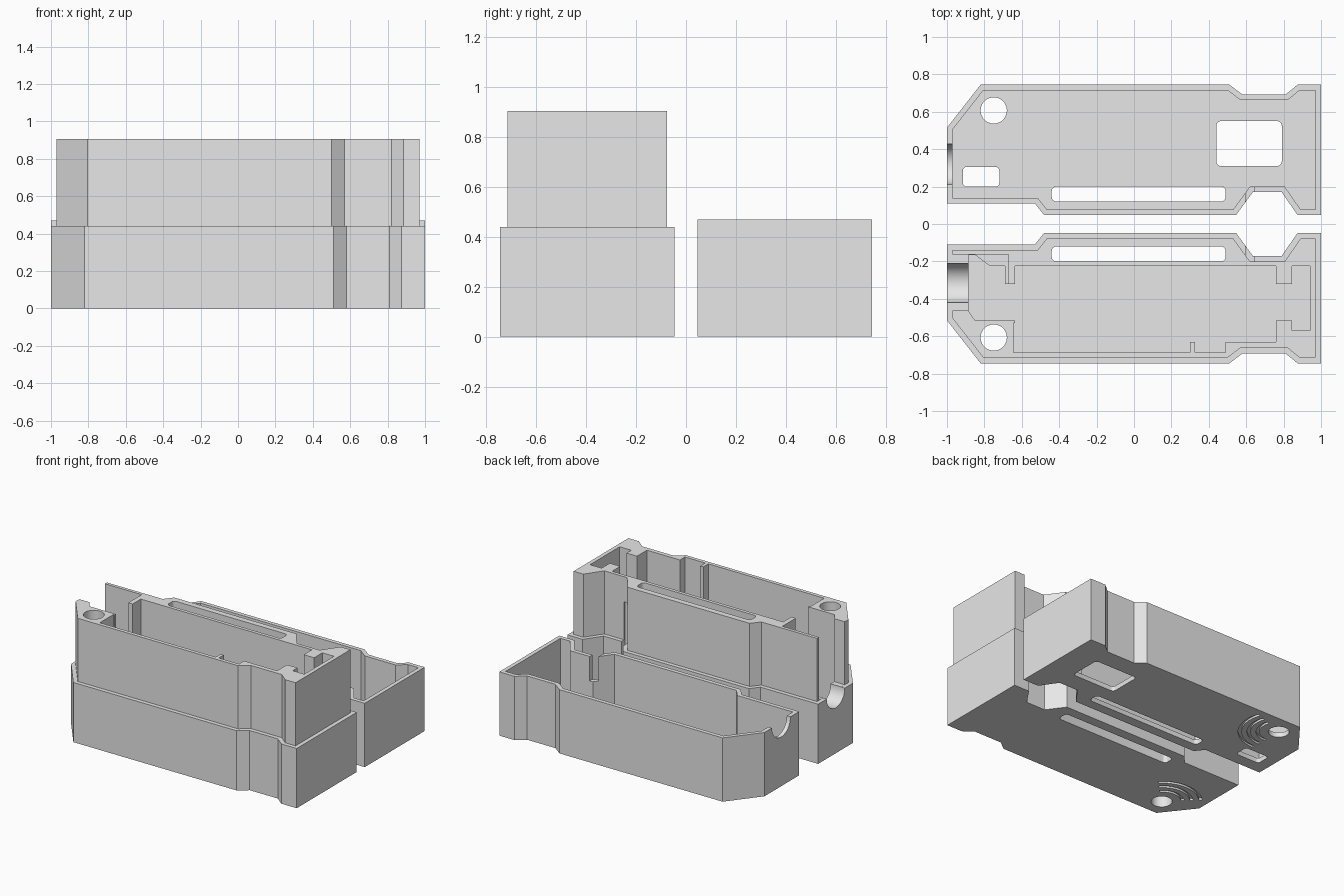
import bpy, bmesh, math
from mathutils import Vector

if "Cube" in bpy.data.objects:
    bpy.data.objects.remove(bpy.data.objects["Cube"])

grey = bpy.data.materials.new("plain_grey")
grey.diffuse_color = (0.8, 0.8, 0.8, 1)
grey.use_nodes = True
grey.node_tree.nodes["Principled BSDF"].inputs["Base Color"].default_value = grey.diffuse_color


def prism(name, pts, lo, hi, axis='Z'):
    """Extrude a closed profile: (x, y) along z, or (y, z) along x."""
    bm = bmesh.new()
    co = (lambda p, h: (p[0], p[1], h)) if axis == 'Z' else (lambda p, h: (h, p[0], p[1]))
    a = [bm.verts.new(co(p, lo)) for p in pts]
    b = [bm.verts.new(co(p, hi)) for p in pts]
    n = len(pts)
    bm.faces.new(a[::-1])
    bm.faces.new(b)
    for i in range(n):
        j = (i + 1) % n
        bm.faces.new((a[i], a[j], b[j], b[i]))
    bmesh.ops.recalc_face_normals(bm, faces=bm.faces)
    me = bpy.data.meshes.new(name)
    bm.to_mesh(me)
    bm.free()
    ob = bpy.data.objects.new(name, me)
    me.materials.append(grey)
    bpy.context.collection.objects.link(ob)
    return ob


def combine(ob, other, op='DIFFERENCE'):
    """Apply a boolean and remove the helper."""
    m = ob.modifiers.new("cut", 'BOOLEAN')
    m.operation, m.object, m.solver = op, other, 'EXACT'
    bpy.context.view_layer.objects.active = ob
    bpy.ops.object.modifier_apply(modifier=m.name)
    bpy.data.objects.remove(other)


def rect(x0, x1, y0, y1):
    return [(x0, y0), (x1, y0), (x1, y1), (x0, y1)]


def circle(x, y, r, n=40):
    return [(x + r * math.cos(2 * math.pi * i / n), y + r * math.sin(2 * math.pi * i / n)) for i in range(n)]


def rounded(x0, x1, y0, y1, r=0.025, n=5):
    pts = []
    corners = [(x1 - r, y1 - r), (x0 + r, y1 - r), (x0 + r, y0 + r), (x1 - r, y0 + r)]
    for k, (cx, cy) in enumerate(corners):
        for i in range(n + 1):
            t = math.pi / 2 * (k + i / n)
            pts.append((cx + r * math.cos(t), cy + r * math.sin(t)))
    return pts


def arc_band(cx, cy, r, w, d0, d1, n=14):
    ang = [math.radians(d0 + (d1 - d0) * i / n) for i in range(n + 1)]
    ring = lambda q, seq: [(cx + q * math.cos(t), cy + q * math.sin(t)) for t in seq]
    return ring(r + w / 2, ang) + ring(r - w / 2, ang[::-1])


def inset(pts, d):
    """Mitred inward offset of a counter-clockwise outline."""
    out, n = [], len(pts)
    for i in range(n):
        p, c, q = (Vector(pts[(i + k) % n]) for k in (-1, 0, 1))
        e, f = (c - p).normalized(), (q - c).normalized()
        n1, n2 = Vector((-e.y, e.x)), Vector((-f.y, f.x))
        out.append(tuple(c + (n1 + n2) * d / (1 + n1.dot(n2))))
    return out


def flip(pts):
    return [(x, -y) for x, y in pts]


def cut(ob, pts, lo, hi, axis='Z'):
    combine(ob, prism("cutter", pts, lo, hi, axis))


# Shared outline of both halves
outline = [(-1, .11), (-.53, .11), (-.48, .047), (.545, .047), (.635, .17), (.79, .17),
           (.875, .047), (1, .047), (1, .745), (.875, .745), (.81, .692), (.58, .692),
           (.51, .745), (-.82, .745), (-1, .515)]
inner = inset(outline, .03)
slot = rounded(-.44, .49, .12, .2)
hole = circle(-.75, .607, .07)

# Lid: thin walled tray with windows
lid = prism("lid_shell", outline, 0, .47)
cut(lid, inner, .035, .6)
for window in (slot, hole, rounded(.44, .79, .31, .55), rounded(-.915, -.72, .2, .305, .02)):
    cut(lid, window, -.1, .2)
cut(lid, circle(.32, .47, .108), -1.1, -.95, 'X')
cut(lid, rect(.595, .645, .1, .23), .29, .6)
for r in (.14, .2, .26):
    cut(lid, arc_band(-.75, .607, r, .022, -90, 20), -.05, .015)

# Base: outer block with a raised inset rim
base = prism("base_shell", flip(outline), 0, .44)
combine(base, prism("raised_rim", flip(inner), .2, .905), 'UNION')

# Base cavity with ribs and posts
cavity = [(-.885, -.165), (-.85, -.165), (-.77, -.225), (-.69, -.225), (-.69, -.32),
          (-.635, -.32), (-.635, -.225), (.76, -.225), (.76, -.32), (.845, -.32),
          (.845, -.225), (.94, -.225), (.94, -.57), (.845, -.57), (.845, -.515),
          (.76, -.515), (.76, -.63), (.49, -.63), (.49, -.688), (.325, -.688),
          (.325, -.63), (.3, -.63), (.3, -.688), (-.645, -.688), (-.645, -.53),
          (-.635, -.53), (-.635, -.515), (-.85, -.515), (-.885, -.465)]
cut(base, cavity, .045, 1)

# Open cable end above the ledge, with its half-round channel
cut(base, rect(-1.1, -.67, -.462, -.164), .441, 1.1)
cut(base, circle(-.315, .44, .105), -1.1, -.8, 'X')

# Base slot, screw hole, latch slit and engraved arcs
cut(base, flip(slot), -.1, 1)
cut(base, flip(hole), -.1, 1)
cut(base, rect(.595, .645, -.21, -.1), .29, .72)
for r in (.14, .2, .26):
    cut(base, arc_band(-.75, -.607, r, .022, 45, 135), -.05, .015)

for ob in (lid, base):
    bpy.ops.object.select_all(action='DESELECT')
    ob.select_set(True)
    bpy.context.view_layer.objects.active = ob
    bpy.ops.object.shade_smooth_by_angle(angle=math.radians(25))
